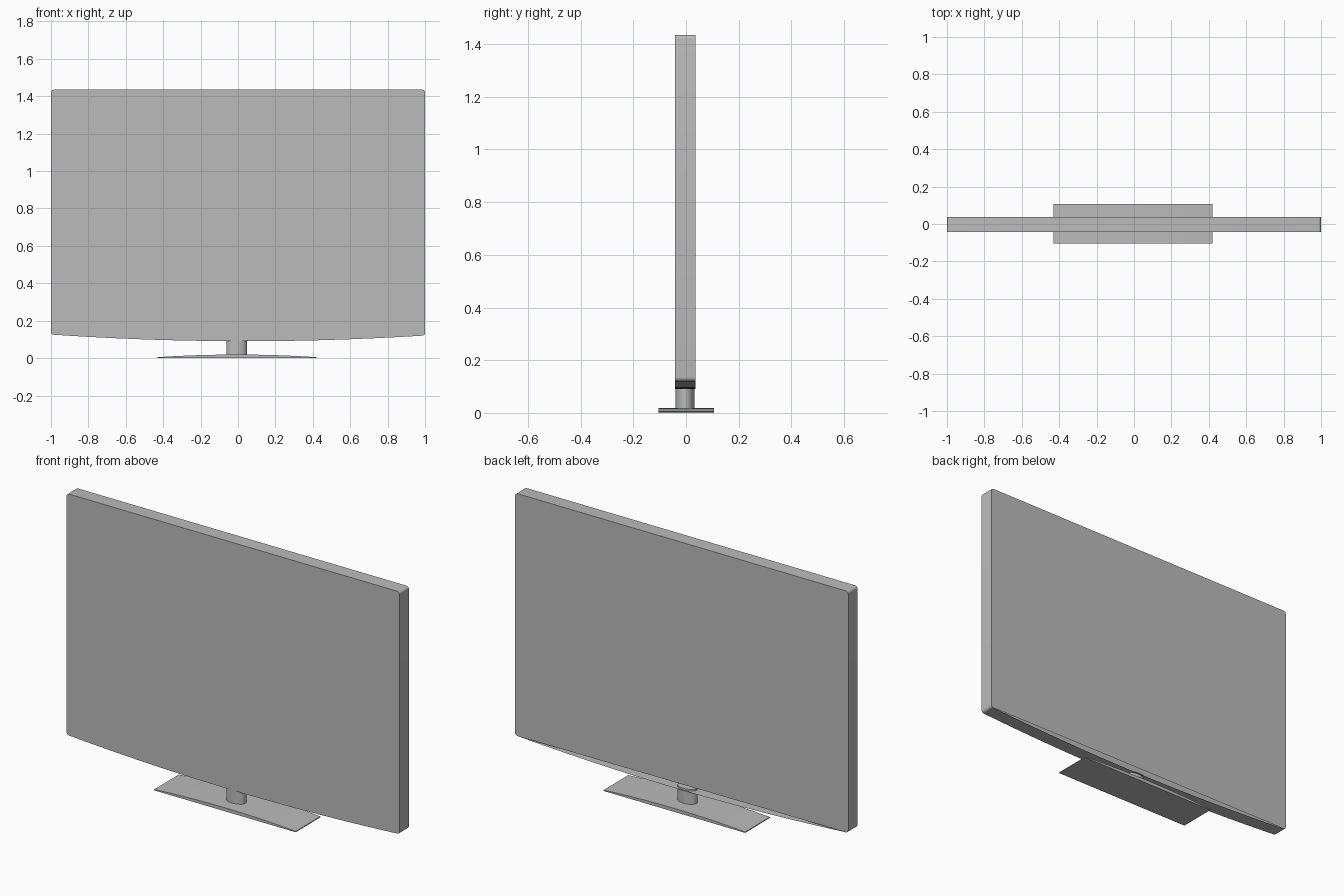
import bpy, bmesh, math

cube = bpy.data.objects.get("Cube")
if cube:
    bpy.data.objects.remove(cube, do_unlink=True)

grey = bpy.data.materials.new("plain grey")
grey.use_nodes = True
grey.diffuse_color = (0.5, 0.5, 0.5, 1)
grey.node_tree.nodes["Principled BSDF"].inputs["Base Color"].default_value = (0.5, 0.5, 0.5, 1)


def extrude_profile(name, outline, y0, y1, back=None):
    """Prism along y; back may replace the rear cap outline."""
    bm = bmesh.new()
    front = [bm.verts.new((x, y0, z)) for x, z in outline]
    rear = [bm.verts.new((x, y1, z)) for x, z in outline]
    n = len(outline)
    bm.faces.new(front)
    bm.faces.new([rear[i] for i in (back or range(n))][::-1])
    for i in range(n):
        j = (i + 1) % n
        bm.faces.new((front[j], front[i], rear[i], rear[j]))
    return finish(name, bm)


def finish(name, bm):
    bmesh.ops.recalc_face_normals(bm, faces=bm.faces)
    mesh = bpy.data.meshes.new(name)
    bm.to_mesh(mesh)
    bm.free()
    mesh.materials.append(grey)
    obj = bpy.data.objects.new(name, mesh)
    bpy.context.collection.objects.link(obj)
    bpy.ops.object.select_all(action='DESELECT')
    obj.select_set(True)
    bpy.context.view_layer.objects.active = obj
    bpy.ops.object.shade_smooth_by_angle(angle=math.radians(35))
    return obj


def corner(cx, cz, r, start):
    return [(cx + r * math.cos(math.radians(start + a)),
             cz + r * math.sin(math.radians(start + a))) for a in range(0, 91, 18)]


# Screen housing: rounded corners, bowed underside, rear cap ending straight
r, top, low, sag, steps = 0.015, 1.435, 0.125, 0.035, 24
bow = []
for i in range(1, steps):
    t = 2 * i / steps - 1
    bow.append((t * (1 - r), low - 0.005 * (t + 1) / 2 - (sag - 0.003) * (1 - t * t)))
left_low = corner(-1 + r, low + r, r, 180)
right_low = corner(1 - r, low - 0.005 + r, r, 270)
upper = corner(1 - r, top - r, r, 0) + corner(-1 + r, top - r, r, 90)
outline = left_low + bow + right_low + upper
rear_cap = [i for i in range(len(outline)) if not 6 <= i < 6 + len(bow)]
extrude_profile("screen_housing", outline, -0.042, 0.037, rear_cap)

# Foot: thin plate with a gently arched top
arch = []
for i in range(17):
    t = 1 - i / 8
    arch.append((-0.005 + 0.425 * t, 0.005 + 0.014 * (1 - t * t)))
extrude_profile("foot_plate", [(-0.43, 0), (0.42, 0)] + arch, -0.105, 0.107)

# Neck: oval column between foot and housing
bm = bmesh.new()
bmesh.ops.create_cone(bm, cap_ends=True, segments=32, radius1=1, radius2=1, depth=1)
bmesh.ops.scale(bm, vec=(0.055, 0.036, 0.09), verts=bm.verts)
bmesh.ops.translate(bm, vec=(-0.007, -0.004, 0.055), verts=bm.verts)
finish("neck", bm)
